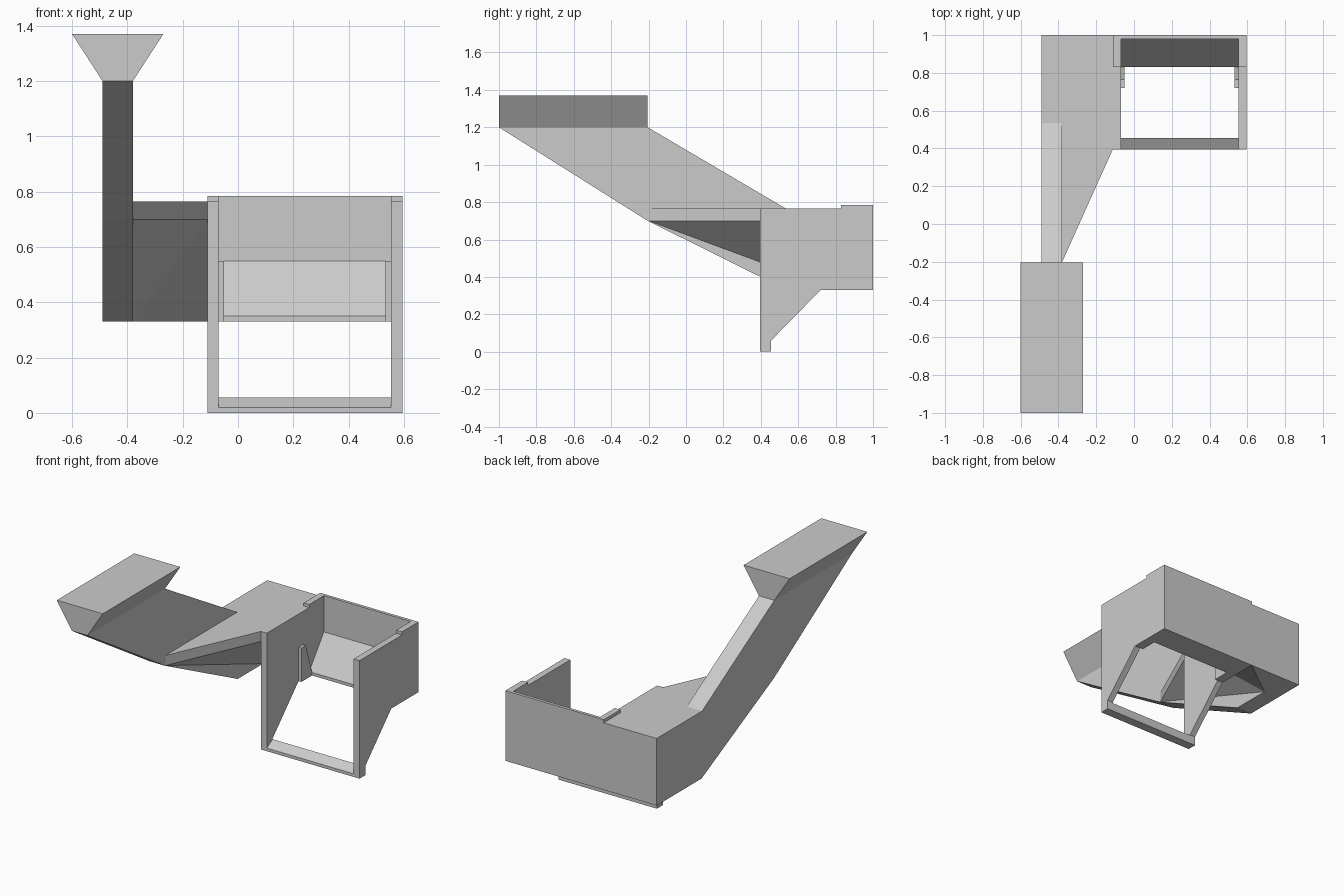
import bpy, bmesh

if "Cube" in bpy.data.objects:
    bpy.data.objects.remove(bpy.data.objects["Cube"])

grey = bpy.data.materials.new("plain_grey")
grey.diffuse_color = (0.6, 0.6, 0.6, 1)
grey.use_nodes = True
grey.node_tree.nodes["Principled BSDF"].inputs["Base Color"].default_value = grey.diffuse_color


def make(name, verts, faces):
    me = bpy.data.meshes.new(name)
    me.from_pydata(verts, [], faces)
    bm = bmesh.new()
    bm.from_mesh(me)
    bmesh.ops.recalc_face_normals(bm, faces=bm.faces)
    bm.to_mesh(me)
    bm.free()
    me.materials.append(grey)
    ob = bpy.data.objects.new(name, me)
    bpy.context.collection.objects.link(ob)
    return ob


def loft(name, ring_a, ring_b):
    n = len(ring_a)
    sides = [(i, (i + 1) % n, n + (i + 1) % n, n + i) for i in range(n)]
    return make(name, ring_a + ring_b, sides + [tuple(range(n)), tuple(range(n, 2 * n))])


def extrude_x(name, profile, x0, x1):
    return loft(name, [(x0, y, z) for y, z in profile], [(x1, y, z) for y, z in profile])


# Hopper flaring upwards at the front
trapezoid = [(-0.49, 1.2), (-0.38, 1.2), (-0.27, 1.37), (-0.6, 1.37)]
loft("hopper", [(x, -1, z) for x, z in trapezoid], [(x, -0.205, z) for x, z in trapezoid])

# Sloping chute that levels out at the back
extrude_x("chute", [(-1, 1.2), (-0.205, 1.2), (0.535, 0.765), (1, 0.765),
                    (1, 0.33), (0.54, 0.33), (-0.205, 0.7)], -0.49, -0.38)

# Wedge joining chute and box, with a slanted underside
make("joining_wedge",
     [(-0.38, -0.2, 0.765), (-0.11, 0.4, 0.765), (-0.11, 1, 0.765), (-0.38, 1, 0.765),
      (-0.38, -0.2, 0.7), (-0.11, 0.4, 0.7), (-0.11, 1, 0.33), (-0.38, 1, 0.33),
      (-0.38, 0.8, 0.33)],
     [(0, 1, 2, 3), (0, 4, 5, 1), (4, 8, 5), (5, 8, 6), (8, 7, 6),
      (2, 6, 7, 3), (0, 3, 7, 8, 4), (1, 5, 6, 2)])

# Box side walls with the small guide posts inside them
wall = [(0.395, 0), (0.455, 0), (0.455, 0.06), (0.72, 0.33), (1, 0.33),
        (1, 0.785), (0.83, 0.785), (0.83, 0.765), (0.395, 0.765)]
post = [(0.72, 0.33), (0.72, 0.55), (0.765, 0.55), (0.83, 0.35), (0.83, 0.33)]
for side, w0, w1, p0, p1 in (("left", -0.11, -0.07, -0.07, -0.05),
                             ("right", 0.553, 0.595, 0.533, 0.553)):
    extrude_x(side + "_wall", wall, w0, w1)
    extrude_x(side + "_post", post, p0, p1)

# Back wall, inner ramp and front sill
extrude_x("back_wall", [(0.98, 0.33), (1, 0.33), (1, 0.785), (0.98, 0.785)], -0.07, 0.553)
extrude_x("ramp", [(0.83, 0.33), (0.83, 0.35), (0.98, 0.55), (0.98, 0.33)], -0.07, 0.553)
extrude_x("front_sill", [(0.395, 0), (0.395, 0.02), (0.455, 0.055), (0.455, 0)], -0.07, 0.553)
